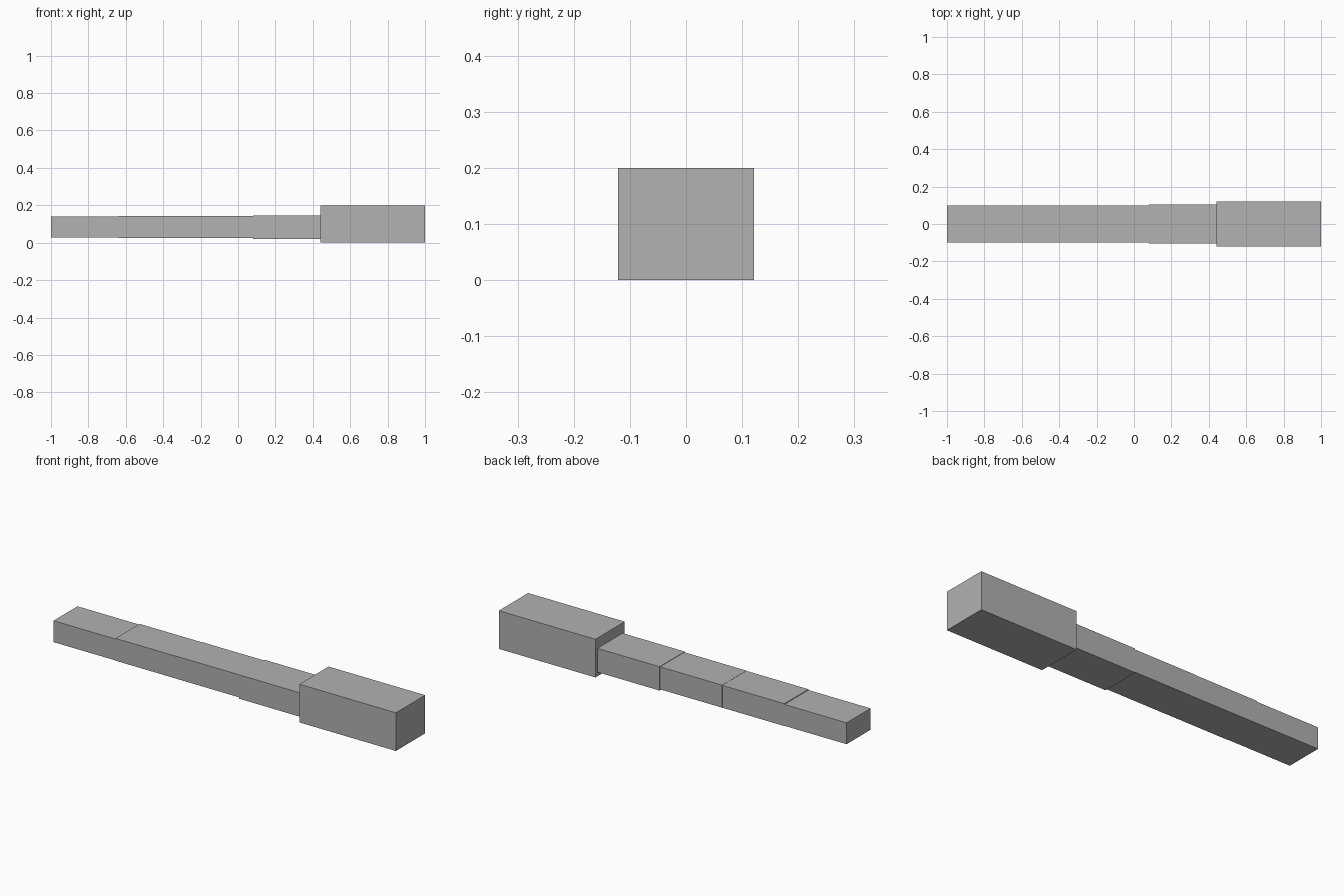
import bpy

cube = bpy.data.objects.get("Cube")
if cube:
    bpy.data.objects.remove(cube, do_unlink=True)

# Single plain grey
grey = bpy.data.materials.new("plain_grey")
grey.use_nodes = True
colour = (0.445, 0.445, 0.445, 1)
grey.diffuse_color = colour
grey.node_tree.nodes["Principled BSDF"].inputs["Base Color"].default_value = colour


def block(name, x0, x1, half_width, z0, z1):
    """Box spanning x0..x1 and z0..z1, centred on y = 0."""
    bpy.ops.mesh.primitive_cube_add(size=1, location=((x0 + x1) / 2, 0, (z0 + z1) / 2))
    obj = bpy.context.object
    obj.name = name
    obj.scale = (x1 - x0, 2 * half_width, z1 - z0)
    bpy.ops.object.transform_apply(location=False, rotation=False, scale=True)
    obj.data.materials.append(grey)
    return obj


# Thick end block
block("end_block", 0.44, 1.0, 0.121, 0.0, 0.2)

# Four shaft sections, slimming slightly away from the end block
sections = [
    (0.104, 0.021, 0.146),
    (0.100, 0.026, 0.144),
    (0.0995, 0.026, 0.143),
    (0.099, 0.027, 0.139),
]
length = 0.36
for i, (half_width, bottom, top) in enumerate(sections):
    right = 0.44 - i * length
    block(f"shaft_section_{i + 1}", right - length, right, half_width, bottom, top)
